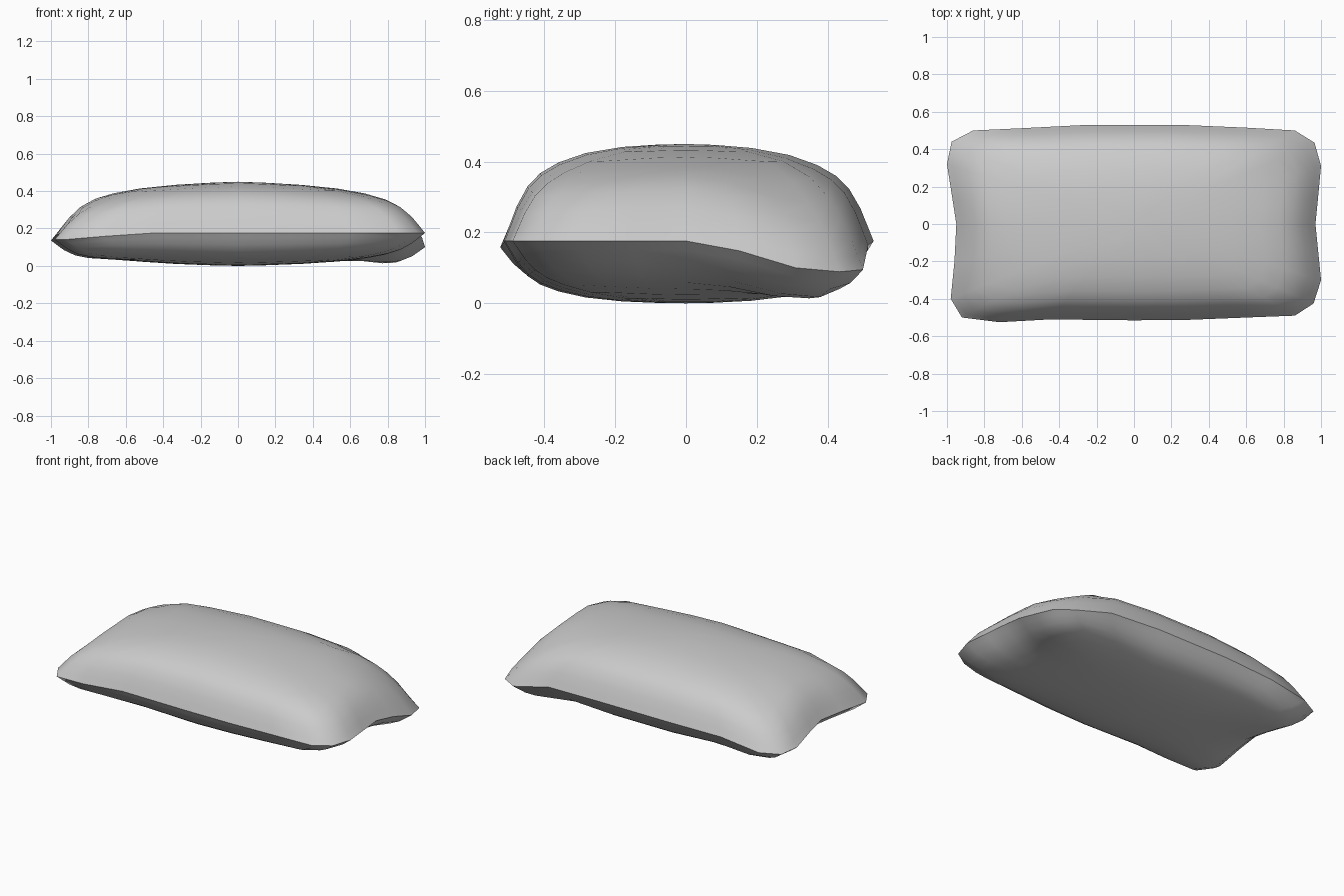
import bpy, bmesh

cube = bpy.data.objects.get("Cube")
if cube:
    bpy.data.objects.remove(cube)

fabric = bpy.data.materials.new("grey fabric")
fabric.use_nodes = True
color = (0.6, 0.6, 0.6, 1)
fabric.diffuse_color = color
fabric.node_tree.nodes["Principled BSDF"].inputs["Base Color"].default_value = color

# Seam outline, anticlockwise from the front left of the plan
OUTLINE = [(-.98, -.4), (-.92, -.5), (-.72, -.525), (-.45, -.51), (0, -.515),
           (.3, -.512), (.6, -.5), (.86, -.49), (.96, -.425), (1, -.3),
           (.985, -.15), (.97, 0), (.985, .15), (1, .31), (.965, .435),
           (.86, .5), (.6, .515), (.25, .53), (-.25, .53), (-.6, .512),
           (-.86, .5), (-.975, .44), (-1, .32), (-.97, .13), (-.95, 0), (-.96, -.2)]
# Ring scale and plumpness from the seam inwards
RINGS = [(1, 0), (.97, .2), (.93, .45), (.87, .69), (.8, .83), (.7, .92),
         (.55, .98), (.35, 1), (.15, 1)]
SEAM_Z, TOP_RISE, BOTTOM_DROP = .176, .274, .176


def smoothstep(low, high, value):
    t = min(max((value - low) / (high - low), 0), 1)
    return t * t * (3 - 2 * t)


def seam_height(x, y):
    """Level seam whose corners sag by different amounts."""
    sag = (.045 if y > 0 else .035) if x < 0 else (.087 if y > 0 else 0)
    return SEAM_Z - sag * smoothstep(.5, .93, abs(x)) * smoothstep(0, .4, abs(y))


def dome(x, y):
    return (1 - .28 * abs(x) ** 1.4) * (1 - .26 * (abs(y) / .53) ** 2)


bm = bmesh.new()


def add_ring(scale, plump, rise):
    ring = []
    for ox, oy in OUTLINE:
        x, y = ox * scale, oy * scale
        ring.append(bm.verts.new((x, y, seam_height(x, y) + rise * plump * dome(x, y))))
    return ring


# Both cushion panels share the seam ring
seam = add_ring(1, 0, 0)
count = len(OUTLINE)
for rise in (TOP_RISE, -BOTTOM_DROP):
    outer = seam
    for scale, plump in RINGS[1:]:
        inner = add_ring(scale, plump, rise)
        for i in range(count):
            j = (i + 1) % count
            bm.faces.new((outer[i], outer[j], inner[j], inner[i]))
        outer = inner
    centre = bm.verts.new((0, 0, SEAM_Z + rise))
    for i in range(count):
        bm.faces.new((outer[i], outer[(i + 1) % count], centre))

bmesh.ops.recalc_face_normals(bm, faces=bm.faces)
for face in bm.faces:
    face.smooth = True
# Crisp shading break along the seam
for i in range(count):
    bm.edges.get((seam[i], seam[(i + 1) % count])).smooth = False

mesh = bpy.data.meshes.new("pillow")
bm.to_mesh(mesh)
bm.free()
mesh.materials.append(fabric)
pillow = bpy.data.objects.new("pillow", mesh)
bpy.context.collection.objects.link(pillow)
